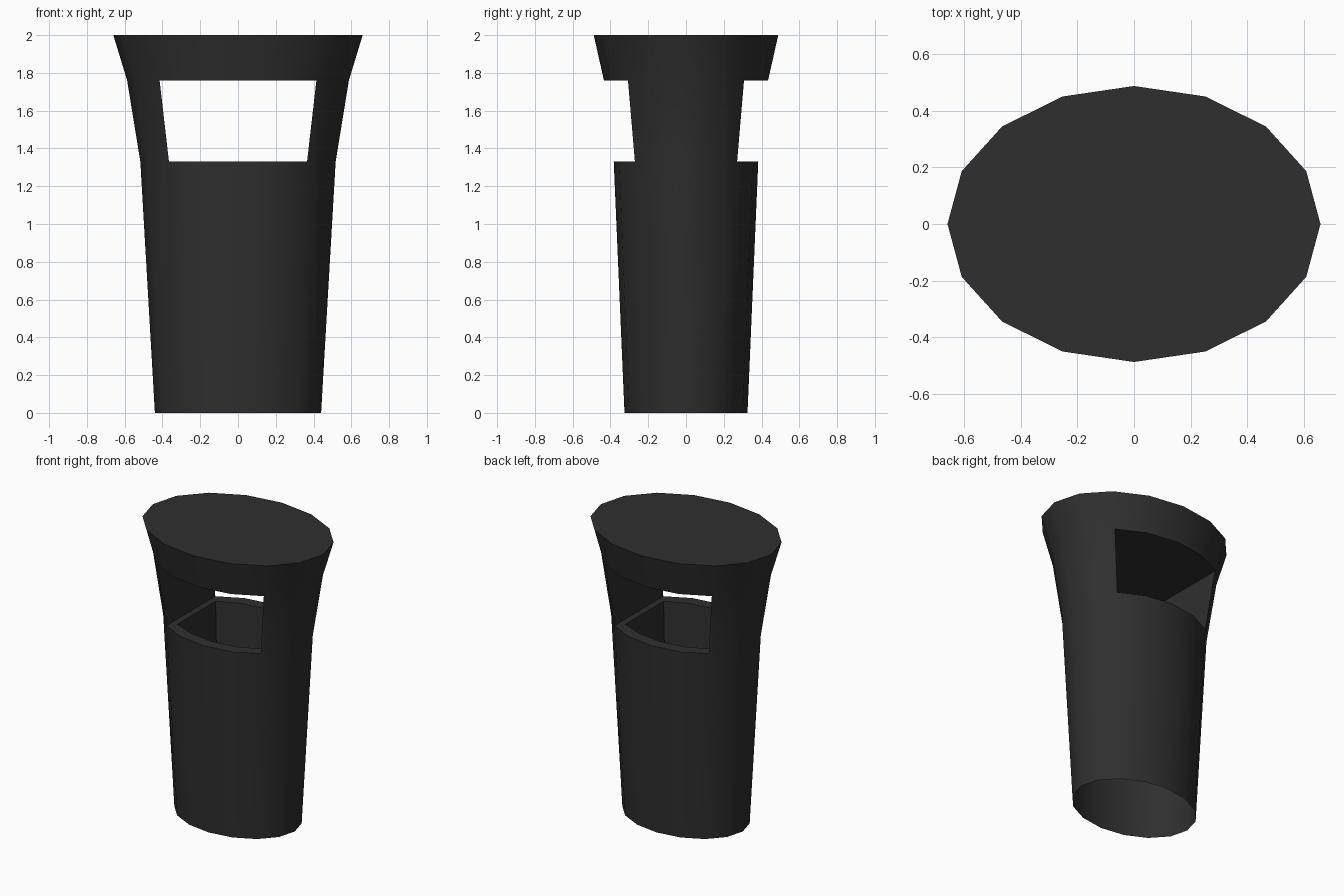
import bpy
import bmesh
import math

cube = bpy.data.objects.get("Cube")
if cube:
    bpy.data.objects.remove(cube, do_unlink=True)

SIDES = 16
DEPTH_RATIO = 0.74
# (height, half width) of the flared body
PROFILE = [(0, 0.44), (1.33, 0.517), (1.76, 0.587), (2, 0.66)]
SLOT_BAND = 1
SLOT_SEGMENTS = {2, 3, 4, 5, 10, 11, 12, 13}
SLOT_RING = [2, 3, 4, 5, 6, 10, 11, 12, 13, 14]

plastic = bpy.data.materials.new("charcoal plastic")
plastic.use_nodes = True
colour = (0.028, 0.028, 0.028, 1)
plastic.diffuse_color = colour
plastic.node_tree.nodes["Principled BSDF"].inputs["Base Color"].default_value = colour


def ring(bm, z, radius, sx=1.0, sy=1.0):
    """Elliptical ring of vertices, counter-clockwise from above."""
    verts = []
    for i in range(SIDES):
        a = math.tau * i / SIDES
        verts.append(bm.verts.new((radius * sx * math.cos(a),
                                   radius * DEPTH_RATIO * sy * math.sin(a), z)))
    return verts


def bridge(bm, lower, upper, skip=()):
    n = len(lower)
    for i in range(n):
        if i not in skip:
            j = (i + 1) % n
            bm.faces.new((lower[i], lower[j], upper[j], upper[i]))


def finish(bm, name):
    loose = [v for v in bm.verts if not v.link_faces]
    bmesh.ops.delete(bm, geom=loose, context='VERTS')
    mesh = bpy.data.meshes.new(name)
    bm.to_mesh(mesh)
    bm.free()
    mesh.materials.append(plastic)
    obj = bpy.data.objects.new(name, mesh)
    bpy.context.collection.objects.link(obj)
    bpy.ops.object.select_all(action='DESELECT')
    obj.select_set(True)
    bpy.context.view_layer.objects.active = obj
    bpy.ops.object.shade_smooth_by_angle(angle=math.radians(40))


def slot_loop(verts):
    return [verts[i] for i in SLOT_RING]


# Outer shell with front and back slots, open underneath
bm = bmesh.new()
rings = [ring(bm, z, r) for z, r in PROFILE]
for k in range(len(rings) - 1):
    bridge(bm, rings[k], rings[k + 1], SLOT_SEGMENTS if k == SLOT_BAND else ())
bm.faces.new(rings[-1])

# Flat underside of the lid and flat inner sides of the two posts
sill, head = rings[SLOT_BAND], rings[SLOT_BAND + 1]
bm.faces.new(slot_loop(head)[::-1])
for a, b in ((2, 14), (10, 6)):
    bm.faces.new((sill[a], sill[b], head[b], head[a]))

# Rim around the bucket mouth
RIM_Z, RIM_R = PROFILE[SLOT_BAND]
INSET = (0.88, 0.78)
mouth = ring(bm, RIM_Z, RIM_R, *INSET)
bridge(bm, slot_loop(sill), slot_loop(mouth))
finish(bm, "bin_shell")

# Inner bucket hanging from the rim
bm = bmesh.new()
top = slot_loop(ring(bm, RIM_Z, RIM_R, *INSET))
floor = slot_loop(ring(bm, 0.45, RIM_R * 0.9, *INSET))
bridge(bm, top, floor)
bm.faces.new(floor)
finish(bm, "inner_bucket")
